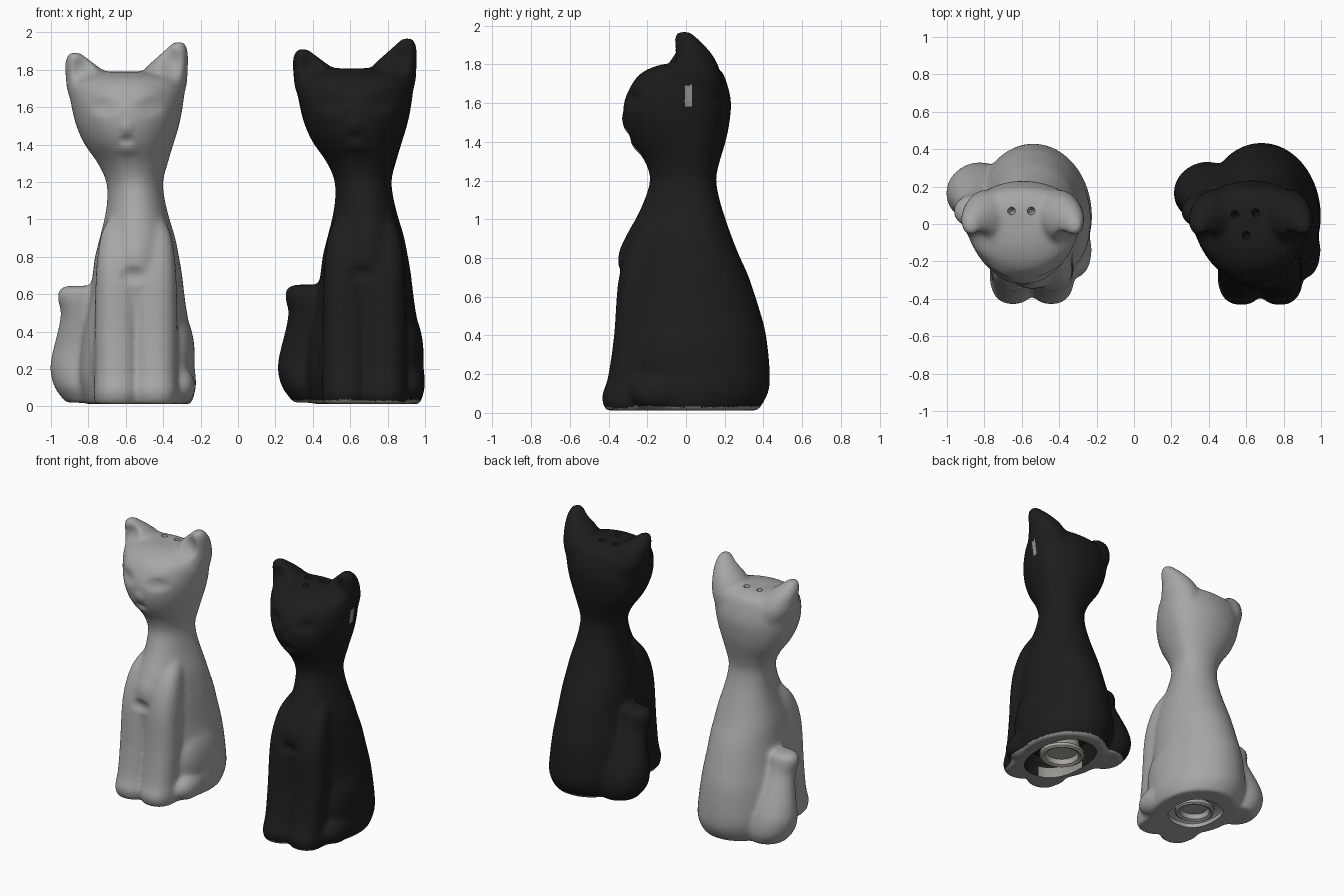
import bpy, bmesh
from math import sin, cos, pi, copysign
from mathutils import Matrix

if "Cube" in bpy.data.objects:
    bpy.data.objects.remove(bpy.data.objects["Cube"])


def material(name, rgb):
    m = bpy.data.materials.new(name)
    m.use_nodes = True
    m.diffuse_color = (*rgb, 1)
    m.node_tree.nodes["Principled BSDF"].inputs["Base Color"].default_value = (*rgb, 1)
    return m


grey = material("grey glaze", (0.38, 0.39, 0.375))
black = material("black glaze", (0.012, 0.012, 0.012))
clay = material("bare clay", (0.30, 0.30, 0.285))
rubber = material("stopper rubber", (0.42, 0.41, 0.36))


def smooth_rings(rings, steps=4):
    """Catmull-Rom curve through the rings."""
    out = []
    for i in range(len(rings) - 1):
        a, b, c, d = (rings[max(0, min(len(rings) - 1, i + k))] for k in (-1, 0, 1, 2))
        for t in (s / steps for s in range(steps)):
            out.append([q + .5 * t * (r - p + t * (2 * p - 5 * q + 4 * r - s
                                                   + t * (3 * (q - r) + s - p)))
                        for p, q, r, s in zip(a, b, c, d)])
    return out + [rings[-1]]


def loft(bm, rings, y_mid=None, power=2.0, n=40):
    """Closed skin through rings of (z, x_min, x_max, y_front, y_back)."""
    loops = []
    for z, x0, x1, yf, yb in rings:
        ym = (yf + yb) / 2 if y_mid is None else y_mid
        loop = []
        for i in range(n):
            c, s = cos(2 * pi * i / n), sin(2 * pi * i / n)
            u = copysign(abs(c) ** (2 / power), c)
            v = copysign(abs(s) ** (2 / power), s)
            y = ym + v * (yb - ym if v > 0 else ym - yf)
            loop.append(bm.verts.new(((x0 + x1) / 2 + u * (x1 - x0) / 2, y, z)))
        loops.append(loop)
    for a, b in zip(loops, loops[1:]):
        for i in range(n):
            j = (i + 1) % n
            bm.faces.new((a[i], a[j], b[j], b[i]))
    bm.faces.new(loops[0][::-1])
    bm.faces.new(loops[-1])


def ball(bm, centre, radii):
    m = Matrix.Translation(centre) @ Matrix.Diagonal((*radii, 1))
    bmesh.ops.create_uvsphere(bm, u_segments=24, v_segments=16, radius=1, matrix=m)


def make_object(name, bm, mat):
    bmesh.ops.recalc_face_normals(bm, faces=bm.faces)
    mesh = bpy.data.meshes.new(name)
    bm.to_mesh(mesh)
    bm.free()
    mesh.materials.append(mat)
    ob = bpy.data.objects.new(name, mesh)
    bpy.context.collection.objects.link(ob)
    return ob


def activate(ob):
    bpy.ops.object.select_all(action='DESELECT')
    ob.select_set(True)
    bpy.context.view_layer.objects.active = ob


def apply_all(ob):
    activate(ob)
    for m in list(ob.modifiers):
        bpy.ops.object.modifier_apply(modifier=m.name)


def cut(ob, bm):
    cutter = make_object("cutter", bm, ob.data.materials[0])
    cutter.hide_render = True
    mod = ob.modifiers.new("cut", 'BOOLEAN')
    mod.operation, mod.solver, mod.object = 'DIFFERENCE', 'EXACT', cutter
    apply_all(ob)
    bpy.data.objects.remove(cutter)


# Torso, neck and head
TORSO = [(.012, -.20, .36, -.30, .37), (.1, -.23, .385, -.32, .42),
         (.2, -.24, .38, -.32, .43), (.4, -.22, .355, -.32, .41),
         (.55, -.19, .33, -.33, .37), (.7, -.168, .312, -.345, .32),
         (.8, -.155, .295, -.34, .275), (.9, -.13, .275, -.31, .235),
         (1.0, -.105, .245, -.255, .20), (1.1, -.09, .22, -.21, .17),
         (1.2, -.095, .21, -.185, .155), (1.3, -.14, .235, -.215, .175),
         (1.4, -.21, .265, -.285, .205), (1.5, -.255, .295, -.32, .225),
         (1.6, -.28, .315, -.315, .23), (1.7, -.295, .325, -.265, .205),
         (1.75, -.27, .30, -.21, .18), (1.78, -.2, .22, -.13, .13), (1.79, -.1, .12, -.06, .08)]
EAR = [(1.55, .08, .28, -.12, .17), (1.7, .08, .332, -.12, .185),
       (1.8, .11, .342, -.09, .155), (1.87, .18, .345, -.07, .105),
       (1.92, .235, .338, -.06, .055), (1.95, .265, .322, -.045, .02)]
LEG = [(.012, -.12, .12, -.41, -.1), (.08, -.125, .125, -.432, -.1),
       (.18, -.12, .12, -.40, -.1), (.4, -.12, .12, -.368, -.1),
       (.65, -.115, .115, -.35, -.1), (.8, -.105, .105, -.315, -.1),
       (.92, -.085, .085, -.255, -.08), (1.0, -.05, .05, -.18, -.06)]
TAIL = [(.02, -.31, -.05, .04, .30), (.1, -.37, -.05, .0, .33),
        (.2, -.395, -.06, .01, .32), (.3, -.38, -.08, .02, .28),
        (.4, -.355, -.1, .01, .23), (.5, -.338, -.11, -.01, .18),
        (.57, -.355, -.12, -.02, .16), (.62, -.35, -.13, -.02, .15),
        (.645, -.315, -.14, .02, .11)]

# Sculpting strokes: centre, reach, push along y
STROKES = [((.015, -.33, 1.49), (.05, .1, .06), -.010),     # nose
           ((.015, -.31, 1.425), (.06, .1, .035), .010),    # mouth
           ((.015, -.28, 1.37), (.08, .1, .045), -.008),    # chin
           ((.05, -.34, .70), (.09, .12, .06), .020),       # chest notch
           ((.06, -.34, .82), (.14, .12, .10), -.008)]      # chest ruff
for side in (-1, 1):
    x = .015 + side * .125
    STROKES += [((x, -.28, 1.60), (.11, .12, .06), .016),           # eye socket
                ((x, -.25, 1.68), (.11, .12, .05), -.006),          # brow
                ((.015 + side * .235, -.08, 1.815 + side * .02),
                 (.08, .10, .11), .035)]                            # ear hollow


def build_cat(name, mat, offset, scale, holes, hollow, depth, plug):
    bm = bmesh.new()
    ear = smooth_rings(EAR)
    loft(bm, smooth_rings(TORSO), y_mid=.04)
    loft(bm, ear)
    # The right ear is a lower mirror of the left one
    loft(bm, [(1.6 + (z - 1.6) * .84, .03 - b, .03 - a, f, k) for z, a, b, f, k in ear])
    for cx in (-.037, .167):
        leg = [(z, cx + a, cx + b, f, k) for z, a, b, f, k in LEG]
        loft(bm, smooth_rings(leg), power=2.4)
    loft(bm, smooth_rings(TAIL))
    # Haunches and hind paw
    ball(bm, (.265, .02, .27), (.115, .25, .26))
    ball(bm, (-.09, -.08, .24), (.10, .22, .23))
    ball(bm, (.30, -.14, .105), (.085, .15, .095))
    cat = make_object(name, bm, mat)

    # Fuse the clay and soften the joins
    fuse = cat.modifiers.new("fuse", 'REMESH')
    fuse.mode, fuse.voxel_size = 'VOXEL', .012
    soft = cat.modifiers.new("soften", 'SMOOTH')
    soft.factor, soft.iterations = .5, 24
    apply_all(cat)

    for v in cat.data.vertices:
        start = v.co.copy()
        for c, r, push in STROKES:
            d = sum(((start[i] - c[i]) / r[i]) ** 2 for i in range(3))
            if d < 1:
                v.co.y += push * (1 - d) ** 2

    # Tapered shaker holes and hollow base
    bm = bmesh.new()
    for hx, hy in holes:
        bmesh.ops.create_cone(bm, cap_ends=True, segments=20, radius1=.006, radius2=.034,
                              depth=.12, matrix=Matrix.Translation((hx, hy, 1.785)))
    cut(cat, bm)
    bm = bmesh.new()
    x0, x1, yf, yb = hollow
    m = .04
    loft(bm, [(-.05, x0, x1, yf, yb), (depth * .6, x0, x1, yf, yb),
              (depth, x0 + m, x1 - m, yf + m, yb - m)], power=2.4)
    cut(cat, bm)

    # Unglazed foot rim, and a chip in the glaze behind the left cheek
    if mat == black:
        cat.data.materials.append(clay)
        for p in cat.data.polygons:
            c = p.center
            rim = c.z < .035 and (p.normal.z < -.5 or (c.x < .05 and c.y < 0))
            chip = c.x > .2 and abs(c.y - .015) < .017 and abs(c.z - 1.62) < .055
            if rim or chip:
                p.material_index = 1

    # Stopper: a turned cup with a raised lip
    bm = bmesh.new()
    profile = [(.10, depth + .02), (.12, .07), (.14, .05), (.14, .03), (.125, .02),
               (.105, .03), (.095, .065), (.0, .07)]
    verts = [bm.verts.new((r * plug, 0, z)) for r, z in profile]
    edges = [bm.edges.new(pair) for pair in zip(verts, verts[1:])]
    bmesh.ops.spin(bm, geom=verts + edges, cent=(0, 0, 0), axis=(0, 0, 1),
                   angle=2 * pi, steps=40)
    bmesh.ops.remove_doubles(bm, verts=bm.verts, dist=.0005)
    bmesh.ops.translate(bm, verts=bm.verts, vec=(.07, .02, 0))
    stopper = make_object(name + "_stopper", bm, rubber if mat == black else grey)

    for ob in (cat, stopper):
        ob.data.transform(Matrix.Translation((offset, 0, 0)) @ Matrix.Scale(scale, 4))
        ob.data.update()
        activate(ob)
        bpy.ops.object.shade_smooth_by_angle(angle=.8)


build_cat("grey_cat_shaker", grey, -.61, 1.0, [(-.045, .07), (.06, .07)],
          (-.10, .24, -.17, .23), .07, 1.0)
build_cat("black_cat_shaker", black, .61, 1.01, [(-.07, .05), (.04, .06), (-.01, -.06)],
          (-.12, .27, -.28, .30), .15, 1.12)
